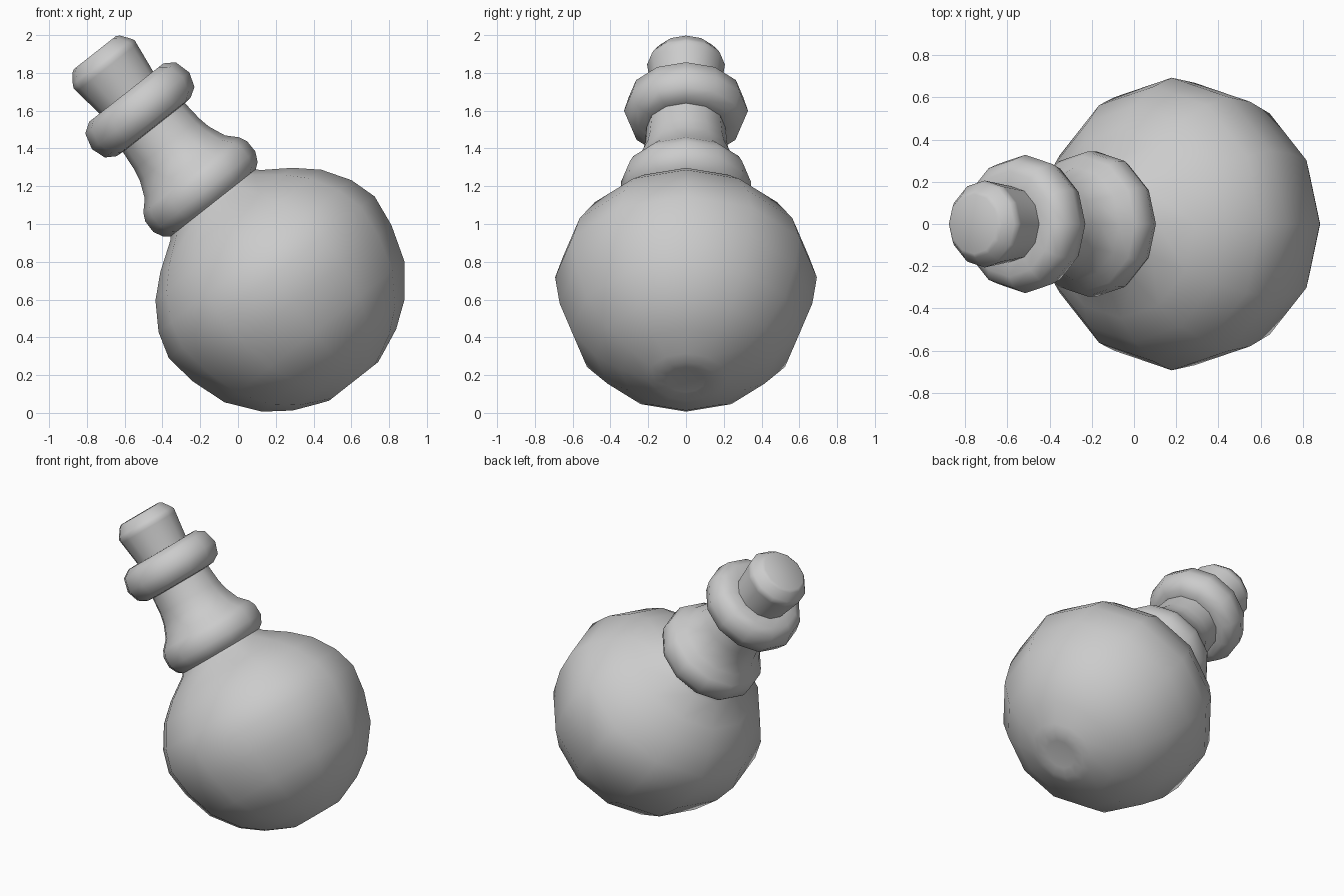
import bpy, bmesh, math
from mathutils import Matrix

if "Cube" in bpy.data.objects:
    bpy.data.objects.remove(bpy.data.objects["Cube"])

SIDES = 12
TILT = math.radians(-38.2)
PLACE = Matrix.Translation((0.2175, 0, 0.668)) @ Matrix.Rotation(TILT, 4, 'Y')


def lathe(name, profile):
    """Revolve (radius, height) points around the tilted axis and cap both ends."""
    bm = bmesh.new()
    rings = []
    for r, h in profile:
        rings.append([bm.verts.new((r * math.cos(2 * math.pi * i / SIDES),
                                    r * math.sin(2 * math.pi * i / SIDES), h))
                      for i in range(SIDES)])
    for a, b in zip(rings, rings[1:]):
        for i in range(SIDES):
            j = (i + 1) % SIDES
            bm.faces.new((a[i], a[j], b[j], b[i]))
    bm.faces.new(rings[0][::-1])
    bm.faces.new(rings[-1])
    bm.transform(PLACE)
    mesh = bpy.data.meshes.new(name)
    bm.to_mesh(mesh)
    bm.free()
    ob = bpy.data.objects.new(name, mesh)
    bpy.context.collection.objects.link(ob)
    bpy.ops.object.select_all(action='DESELECT')
    ob.select_set(True)
    bpy.context.view_layer.objects.active = ob
    bpy.ops.object.shade_smooth_by_angle(angle=math.radians(75))
    return ob


# Round flask: flattened base, bulb, collar, neck and lip
lathe("flask", [
    (0.10, -0.632), (0.165, -0.638), (0.214, -0.618), (0.348, -0.56), (0.48, -0.464),
    (0.605, -0.303), (0.669, -0.112), (0.693, 0.063), (0.65, 0.206),
    (0.559, 0.348), (0.446, 0.45), (0.302, 0.548),
    (0.288, 0.565), (0.318, 0.588), (0.344, 0.64), (0.343, 0.71),
    (0.322, 0.753), (0.27, 0.807), (0.232, 0.897), (0.219, 0.96),
    (0.209, 1.072), (0.25, 1.076), (0.302, 1.108), (0.328, 1.185),
    (0.305, 1.272), (0.25, 1.308), (0.17, 1.308)])

# Stopper: tapered plug with a chamfered top
lathe("stopper", [
    (0.175, 1.24), (0.181, 1.31), (0.203, 1.475), (0.206, 1.497),
    (0.196, 1.517), (0.160, 1.566), (0.142, 1.577)])
